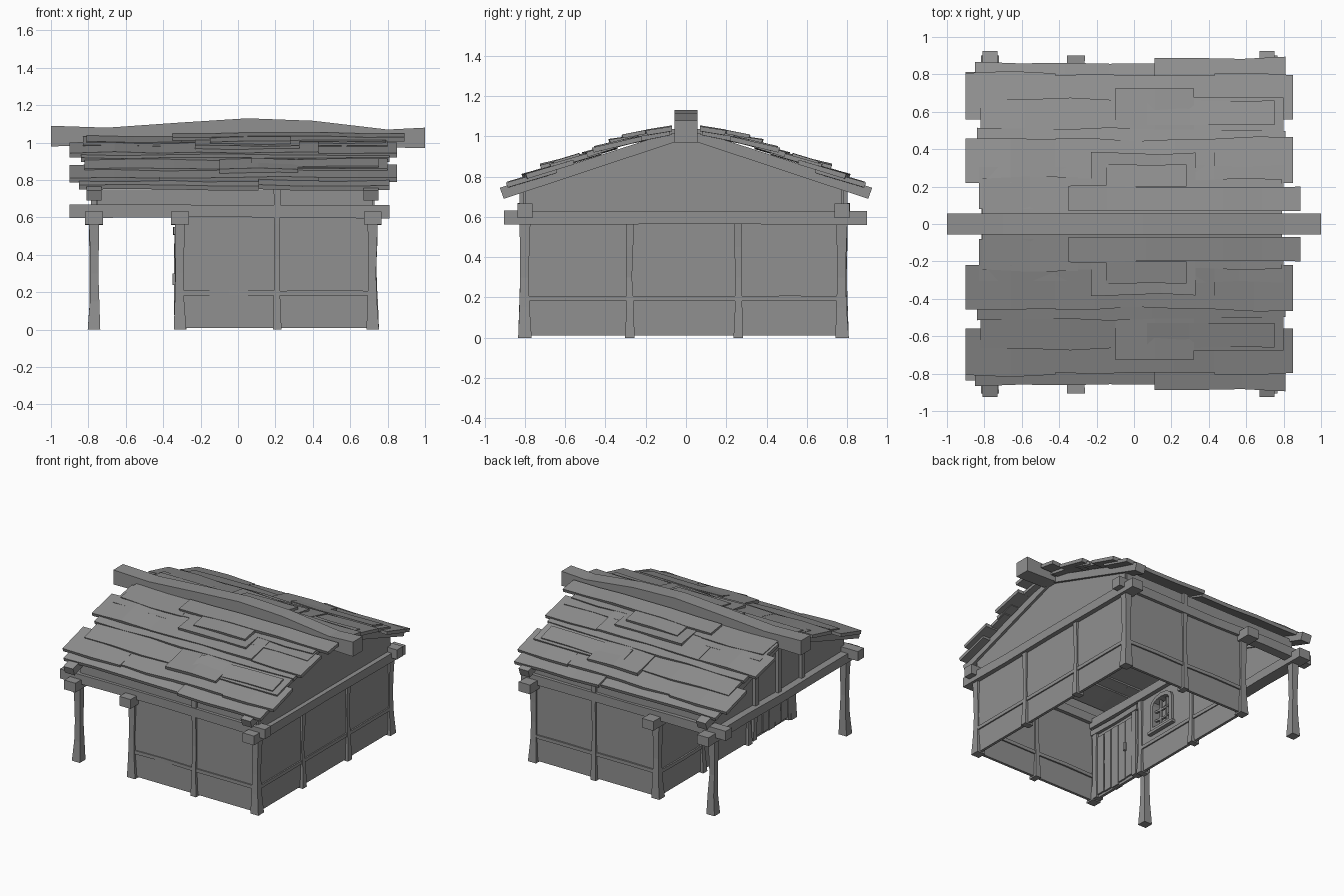
import bpy
import bmesh
import math
import random
from mathutils import Vector

random.seed(4)
cube = bpy.data.objects.get("Cube")
if cube:
    bpy.data.objects.remove(cube, do_unlink=True)

GREY = (0.28, 0.28, 0.28, 1)
mat = bpy.data.materials.new("weathered_grey")
mat.use_nodes = True
mat.diffuse_color = GREY
mat.node_tree.nodes["Principled BSDF"].inputs["Base Color"].default_value = GREY


def loft(name, rings, closed=False):
    """Join a row of equal rings of points into one solid."""
    bm = bmesh.new()
    loops = [[bm.verts.new(p) for p in ring] for ring in rings]
    n = len(loops[0])
    pairs = list(zip(loops, loops[1:]))
    if closed:
        pairs.append((loops[-1], loops[0]))
    else:
        bm.faces.new(loops[0])
        bm.faces.new(loops[-1])
    for a, b in pairs:
        for i in range(n):
            j = (i + 1) % n
            bm.faces.new((a[i], a[j], b[j], b[i]))
    bmesh.ops.recalc_face_normals(bm, faces=bm.faces)
    mesh = bpy.data.meshes.new(name)
    bm.to_mesh(mesh)
    bm.free()
    mesh.materials.append(mat)
    obj = bpy.data.objects.new(name, mesh)
    bpy.context.collection.objects.link(obj)
    return obj


def prism(name, outline, x0, x1):
    """Extrude a (y, z) outline along x."""
    return loft(name, [[(x, y, z) for y, z in outline] for x in (x0, x1)])


def box(name, x0, x1, y0, y1, z0, z1):
    return prism(name, [(y0, z0), (y1, z0), (y1, z1), (y0, z1)], x0, x1)


def timber(name, start, end, a, b, sizes=(1, 1, 1), wobble=0.004):
    """Hand-hewn beam: half sizes a, b across, scaled at even steps along."""
    start, end = Vector(start), Vector(end)
    axis = max(range(3), key=lambda i: abs(end[i] - start[i]))
    u, v = [Vector([float(i == k) for i in range(3)]) for k in range(3) if k != axis]
    rings = []
    last = len(sizes) - 1
    for i, s in enumerate(sizes):
        c = start.lerp(end, i / last)
        if 0 < i < last:
            c += (u + v) * random.uniform(-wobble, wobble)
        rings.append([c + u * a * s * p + v * b * s * q
                      for p, q in ((-1, -1), (1, -1), (1, 1), (-1, 1))])
    return loft(name, rings)


FRONT, BACK = -0.8, 0.775
LEFT, INNER, PORCH = 0.72, -0.31, -0.77
STUDS_Y = (-0.28, 0.26)
FLARE = (1.2, 0.9, 0.75, 0.85, 1)

# Corner and porch posts
for y in (FRONT, BACK):
    for x in (LEFT, INNER, PORCH):
        timber("corner_post", (x, y, 0), (x, y, 0.6), 0.028, 0.028, FLARE)
    timber("wall_stud", (0.21, y, 0), (0.21, y, 0.75), 0.019, 0.028, FLARE)
for x in (LEFT, INNER):
    for y in STUDS_Y:
        timber("wall_stud", (x, y, 0), (x, y, 0.6), 0.028, 0.02, FLARE)

# Wall panels and their rails
for y in (FRONT, BACK):
    box("long_wall", INNER, LEFT, y - 0.01, y + 0.01, 0.01, 0.62)
    box("eave_panel", -0.75, LEFT, y - 0.01, y + 0.01, 0.62, 0.75)
    for x0, x1 in ((INNER, 0.21), (0.21, LEFT)):
        timber("wall_rail", (x0, y, 0.195), (x1, y, 0.195), 0.02, 0.013)
box("end_wall", LEFT - 0.01, LEFT + 0.01, FRONT, BACK, 0.01, 0.62)
spans = [FRONT, *STUDS_Y, BACK]
for x in (LEFT, INNER):
    for i, (y0, y1) in enumerate(zip(spans, spans[1:])):
        if x == LEFT or i > 0:
            timber("wall_rail", (x, y0, 0.195), (x, y1, 0.195), 0.02, 0.013)

# Porch wall, left open at the window
WIN_Y, WIN_W, WIN_Z, WIN_SPRING = -0.05, 0.085, 0.29, 0.46
for y0, y1, z0, z1 in ((FRONT, WIN_Y - WIN_W, 0.01, 0.62), (WIN_Y + WIN_W, BACK, 0.01, 0.62),
                       (WIN_Y - WIN_W, WIN_Y + WIN_W, 0.01, WIN_Z),
                       (WIN_Y - WIN_W, WIN_Y + WIN_W, 0.5, 0.62)):
    box("porch_wall", INNER - 0.01, INNER + 0.01, y0, y1, z0, z1)


def arch(grow):
    """Window outline with a shallow arched head."""
    w = WIN_W + grow
    pts = [(WIN_Y - w, WIN_Z - grow), (WIN_Y + w, WIN_Z - grow)]
    for i in range(7):
        t = math.pi * i / 6
        pts.append((WIN_Y + w * math.cos(t), WIN_SPRING + (0.04 + grow) * math.sin(t)))
    return pts


rings = [[(INNER + dx, y, z) for y, z in arch(g)]
         for dx, g in ((-0.03, 0), (-0.03, 0.03), (0.03, 0.03), (0.03, 0))]
loft("window_frame", rings, closed=True)
for dy in (-0.03, 0.03):
    timber("window_bar", (INNER, WIN_Y + dy, WIN_Z), (INNER, WIN_Y + dy, 0.49), 0.008, 0.007)
for z in (0.35, 0.42):
    timber("window_crossbar", (INNER, WIN_Y - WIN_W, z), (INNER, WIN_Y + WIN_W, z), 0.008, 0.007)
box("window_sill", INNER - 0.04, INNER + 0.04, WIN_Y - 0.13, WIN_Y + 0.13, 0.245, 0.265)

# Plank door with frame
for i in range(5):
    y = -0.7 + i * 0.075
    timber("door_plank", (INNER, y, random.uniform(0.01, 0.04)),
           (INNER, y, random.uniform(0.47, 0.5)), 0.022, 0.034)
for y in (-0.755, -0.34):
    timber("door_jamb", (INNER, y, 0.01), (INNER, y, 0.53), 0.03, 0.02)
timber("door_lintel", (INNER, -0.79, 0.53), (INNER, -0.3, 0.53), 0.035, 0.02)
for dx in (-0.03, 0.03):
    box("door_handle", INNER + dx - 0.01, INNER + dx + 0.01, -0.44, -0.42, 0.24, 0.3)

# Tie beams across and wall plates along
for x in (LEFT, INNER, PORCH):
    timber("tie_beam", (x, -0.905, 0.597), (x, 0.9, 0.595), 0.047, 0.035, (1, 0.95, 0.9, 0.95, 1))
for y in (FRONT, BACK):
    timber("wall_plate", (-0.9, y, 0.632), (0.81, y, 0.63), 0.037, 0.036, (1, 0.95, 0.9, 0.95, 1))

# Gables, their studs and the rafters
GABLE = [(FRONT, 0.6), (BACK, 0.6), (BACK, 0.76), (0, 1.03), (FRONT, 0.76)]
for x in (LEFT, -0.75):
    prism("gable_panel", GABLE, x - 0.01, x + 0.01)
for y in (0, -0.28, 0.27):
    box("gable_stud", -0.785, -0.735, y - 0.02, y + 0.02, 0.62, 0.99 - 0.3 * abs(y))
for side in (-1, 1):
    for x in (LEFT - 0.01, PORCH):
        prism("rafter", [(0, 1.045), (side * 0.925, 0.745), (side * 0.905, 0.69), (0, 0.99)],
              x - 0.04, x + 0.04)

# Roof boards: x range, upper y and z, lower y and z of the top face
COURSES = [
    ((-0.85, 0.11, 0.86), (0.11, 0.81, 0.89), 0.64, 0.845, 0.772),
    ((-0.9, -0.42, 0.81), (-0.42, 0.43, 0.8), (0.43, 0.85, 0.8), 0.56, 0.885, 0.815),
    ((-0.82, -0.1, 0.67), (-0.1, 0.32, 0.73), (0.32, 0.8, 0.67), 0.42, 0.935, 0.862),
    ((-0.84, 0.1, 0.51), (0.1, 0.81, 0.5), 0.34, 0.965, 0.918),
    ((-0.9, -0.42, 0.45), (-0.42, 0.43, 0.45), (0.43, 0.85, 0.46), 0.22, 1.005, 0.948),
    ((-0.83, -0.23, 0.3), (-0.23, 0.33, 0.38), (0.33, 0.8, 0.31), 0.08, 1.03, 0.985),
    ((-0.81, -0.3, 0.25), (-0.3, 0.79, 0.24), 0.0, 1.045, 1.005),
    ((-0.35, 0.89, 0.2), 0.07, 1.052, 1.032),
    ((0.07, 0.75, 0.66), 0.53, 0.915, 0.875),
    ((-0.15, 0.28, 0.32), 0.2, 1.03, 1.007),
]


def roof_board(x0, x1, y_up, z_up, y_low, z_low):
    steps = max(2, round((x1 - x0) / 0.22))
    thick = 0.024
    rows = []
    for i in range(steps + 1):
        x = x0 + (x1 - x0) * i / steps
        dy = random.uniform(-0.008, 0.008)
        dz = random.uniform(-0.005, 0.004)
        rows.append((x, y_low + dy, dz))
    for side in (-1, 1):
        loft("roof_board", [[(x, side * y_up, z_up + dz), (x, side * yl, z_low + dz),
                             (x, side * (yl - 0.008), z_low + dz - thick),
                             (x, side * y_up, z_up + dz - thick)] for x, yl, dz in rows])


for *boards, y_up, z_up, z_low in COURSES:
    for x0, x1, y_low in boards:
        roof_board(x0, x1, y_up, z_up, y_low, z_low)

# Bowed ridge beam
RIDGE = [(-1, 0.98, 1.09), (-0.7, 0.985, 1.08), (-0.3, 1.0, 1.108), (0.05, 1.01, 1.13),
         (0.4, 1.0, 1.117), (0.8, 0.975, 1.07), (1, 0.97, 1.08)]
loft("ridge_beam", [[(x, -0.057, lo), (x, 0.057, lo), (x, 0.057, hi), (x, -0.057, hi)]
                    for x, lo, hi in RIDGE])
